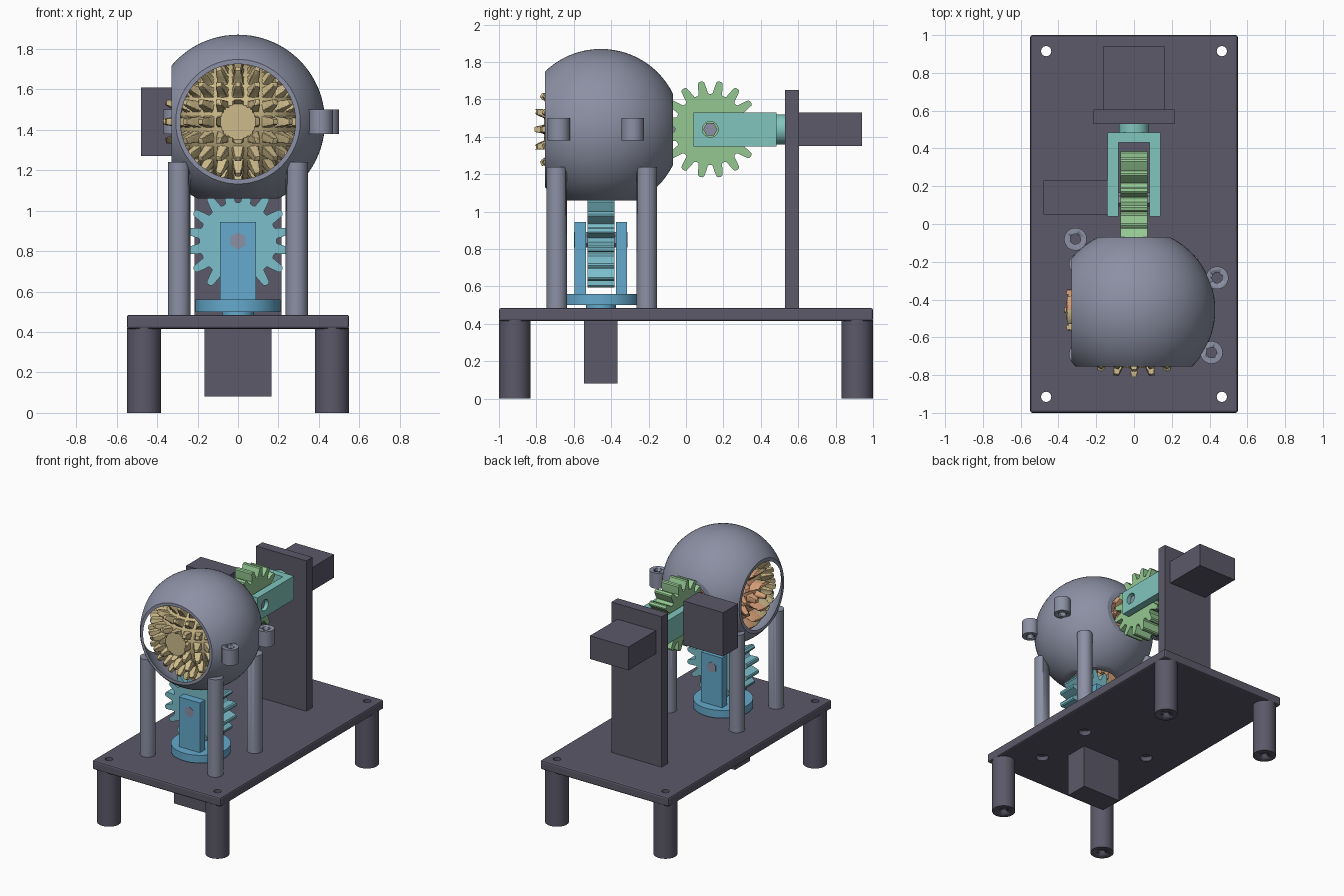
import bpy, bmesh, math
from mathutils import Vector

if "Cube" in bpy.data.objects:
    bpy.data.objects.remove(bpy.data.objects["Cube"], do_unlink=True)


def material(name, *rgb):
    m = bpy.data.materials.new(name)
    m.use_nodes = True
    m.diffuse_color = (*rgb, 1)
    m.node_tree.nodes["Principled BSDF"].inputs["Base Color"].default_value = (*rgb, 1)
    return m


DARK = material("dark_slate", 0.105, 0.1, 0.14)
GREY = material("blue_grey", 0.26, 0.28, 0.37)
CYAN = material("cyan", 0.2, 0.52, 0.6)
BLUE = material("sky_blue", 0.13, 0.4, 0.61)
GREEN = material("leaf_green", 0.3, 0.58, 0.29)
TEAL = material("teal", 0.22, 0.56, 0.51)
TAN = material("sand", 0.62, 0.5, 0.26)
ORANGE = material("copper", 0.68, 0.35, 0.19)

CENTRE = Vector((0, -0.455, 1.44))
TURN = {"x": (0, math.pi / 2, 0), "y": (math.pi / 2, 0, 0), "z": (0, 0, 0)}


def finish(obj, name, *mats, smooth=True):
    obj.name = name
    for m in mats:
        obj.data.materials.append(m)
    if smooth:
        bpy.ops.object.select_all(action="DESELECT")
        obj.select_set(True)
        bpy.context.view_layer.objects.active = obj
        bpy.ops.object.shade_smooth_by_angle(angle=math.radians(30))
    return obj


def from_bmesh(bm, name):
    mesh = bpy.data.meshes.new(name)
    bm.to_mesh(mesh)
    bm.free()
    obj = bpy.data.objects.new(name, mesh)
    bpy.context.collection.objects.link(obj)
    return obj


def box(name, x, y, z, mat=None):
    """Box from three (low, high) ranges."""
    bm = bmesh.new()
    bmesh.ops.create_cube(bm, size=1)
    for v in bm.verts:
        v.co = [(lo + hi) / 2 + c * (hi - lo) for c, (lo, hi) in zip(v.co, (x, y, z))]
    return finish(from_bmesh(bm, name), name, *([mat] if mat else []), smooth=False)


def rod(name, centre, r, length, axis="z", mat=None, sides=40):
    bpy.ops.mesh.primitive_cylinder_add(vertices=sides, radius=r, depth=length,
                                        location=centre, rotation=TURN[axis])
    bpy.ops.object.transform_apply(location=True, rotation=True)
    return finish(bpy.context.object, name, *([mat] if mat else []))


def ball(name, r, mat=None):
    bpy.ops.mesh.primitive_uv_sphere_add(segments=80, ring_count=40, radius=r, location=CENTRE)
    bpy.ops.object.transform_apply(location=True)
    return finish(bpy.context.object, name, *([mat] if mat else []))


def cut(obj, *cutters):
    """Subtract the cutters, then remove them."""
    bpy.ops.object.select_all(action="DESELECT")
    bpy.context.view_layer.objects.active = obj
    obj.select_set(True)
    for c in cutters:
        mod = obj.modifiers.new("cut", "BOOLEAN")
        mod.operation, mod.solver, mod.object = "DIFFERENCE", "EXACT", c
        # Cuts go before any smoothing modifier
        obj.modifiers.move(len(obj.modifiers) - 1, 0)
        bpy.ops.object.modifier_apply(modifier=mod.name)
        bpy.data.objects.remove(c, do_unlink=True)
    return obj


def tooth(phase):
    """Height 0..1 of a rounded tooth centred on whole phases."""
    t = abs(phase - round(phase))
    s = min(1, max(0, (0.37 - t) / 0.25))
    return s * s * (3 - 2 * s)


def gear(name, centre, axis, width, mat):
    teeth, steps = 16, 12
    bm = bmesh.new()
    ring = []
    for i in range(teeth * steps):
        a = math.tau * i / (teeth * steps)
        r = 0.19 + 0.07 * tooth(i / steps + 0.5)
        ring.append(bm.verts.new((r * math.cos(a), r * math.sin(a), -width / 2)))
    face = bm.faces.new(ring)
    ext = bmesh.ops.extrude_face_region(bm, geom=[face])
    top = [e for e in ext["geom"] if isinstance(e, bmesh.types.BMVert)]
    bmesh.ops.translate(bm, verts=top, vec=(0, 0, width))
    bmesh.ops.recalc_face_normals(bm, faces=bm.faces)
    obj = from_bmesh(bm, name)
    obj.rotation_euler = TURN[axis]
    obj.location = centre
    return finish(obj, name, mat)


# Base plate with screw holes and post sockets
corners = [(sx * 0.465, sy * 0.915) for sx in (-1, 1) for sy in (-1, 1)]
posts = [(sx * 0.29, y) for sx in (-1, 1) for y in (-0.69, -0.21)]
plate = box("base_plate", (-0.55, 0.55), (-1, 1), (0.415, 0.485), DARK)
bev = plate.modifiers.new("soft_edges", "BEVEL")
bev.width, bev.segments = 0.012, 2
bpy.context.view_layer.objects.active = plate
bpy.ops.object.modifier_apply(modifier=bev.name)
cut(plate, *[rod("hole", (x, y, 0.45), 0.027, 0.3) for x, y in corners],
    *[rod("socket", (x, y, 0.41), 0.045, 0.08) for x, y in posts])

# Hollow legs
for x, y in corners:
    leg = rod("leg", (x, y, 0.21), 0.084, 0.42, mat=DARK)
    cut(leg, rod("hole", (x, y, 0.2), 0.027, 0.6))

# Posts carrying the housing
for x, y in posts:
    cut(rod("housing_post", (x, y, 0.845), 0.055, 0.79, mat=GREY), ball("seat", 0.422))

# Spherical housing shell with four flat openings
housing = ball("housing", 0.43, GREY)
cx, cy, cz = CENTRE
wide = (-2, 2)
cut(housing,
    box("front_cut", wide, (-2, cy - 0.30), (0, 3)),
    box("back_cut", wide, (cy + 0.385, 2), (0, 3)),
    box("side_cut", (-2, cx - 0.33), wide, (0, 3)),
    box("bottom_cut", wide, wide, (0, cz - 0.38)),
    ball("hollow", 0.414))
finish(housing, "housing")

# Mounting lugs around the housing equator
for x, y in ((-0.31, -0.08), (0.44, -0.285), (0.41, -0.68)):
    lug = rod("mounting_lug", (x, y, 1.44), 0.06, 0.12, mat=GREY)
    cut(lug, rod("hole", (x, y, 1.44), 0.027, 0.3), ball("seat", 0.422))

# Spherical gear: tooth rings about two crossed axes, with a flat hub at the front
bm = bmesh.new()
bmesh.ops.create_cube(bm, size=2)
bmesh.ops.subdivide_edges(bm, edges=bm.edges[:], cuts=95, use_grid_fill=True)
pitch = math.radians(15)
for v in bm.verts:
    d = Vector([math.tan(c * math.pi / 4) for c in v.co]).normalized()
    lat = [math.asin(max(-1, min(1, c))) / pitch for c in (d.x, d.z)]
    r = 0.29 + 0.08 * min(tooth(lat[0]), tooth(lat[1]))
    if d.y < 0 and math.hypot(d.x, d.z) < 0.3 * -d.y:
        r = 0.305 / -d.y
    v.co = CENTRE + d * r
for f in bm.faces:
    f.material_index = int(f.calc_center_median().y > cy)
finish(from_bmesh(bm, "ball_gear"), "ball_gear", TAN, ORANGE)

# Lower drive: gear, fork, turntable, shaft and motor
gear("lower_gear", (0, cy, 0.85), "y", 0.145, CYAN)
for name, y in (("lower_fork_front", (-0.595, -0.535)), ("lower_fork_back", (-0.375, -0.315))):
    box(name, (-0.09, 0.09), y, (0.55, 0.945), BLUE)
rod("turntable", (0, cy, 0.53), 0.21, 0.06, mat=BLUE, sides=64)
rod("turntable_boss", (0, cy, 0.49), 0.08, 0.04, mat=BLUE)
rod("lower_shaft", (0, cy, 0.85), 0.042, 0.286, "y", GREY, sides=6)
box("lower_motor", (-0.165, 0.165), (-0.545, -0.365), (0.08, 0.42), DARK)

# Rear drive: gear, fork, hub, shaft and motors
gear("rear_gear", (0, 0.13, 1.44), "x", 0.145, GREEN)
fork = box("rear_fork", (-0.14, 0.14), (0.04, 0.485), (1.348, 1.53), TEAL)
cut(fork, box("slot", (-0.082, 0.082), (-0.1, 0.432), (1, 2)),
    rod("hole", (0.1, 0.13, 1.44), 0.042, 0.2, "x"))
rod("rear_hub", (0, 0.505, 1.44), 0.08, 0.05, "y", TEAL)
rod("rear_shaft", (-0.01, 0.13, 1.44), 0.038, 0.25, "x", GREY, sides=6)
box("side_motor", (-0.48, -0.14), (0.05, 0.23), (1.27, 1.61), DARK)
box("rear_upright", (-0.215, 0.215), (0.53, 0.605), (0.48, 1.65), DARK)
box("rear_motor", (-0.165, 0.165), (0.6, 0.94), (1.35, 1.53), DARK)
